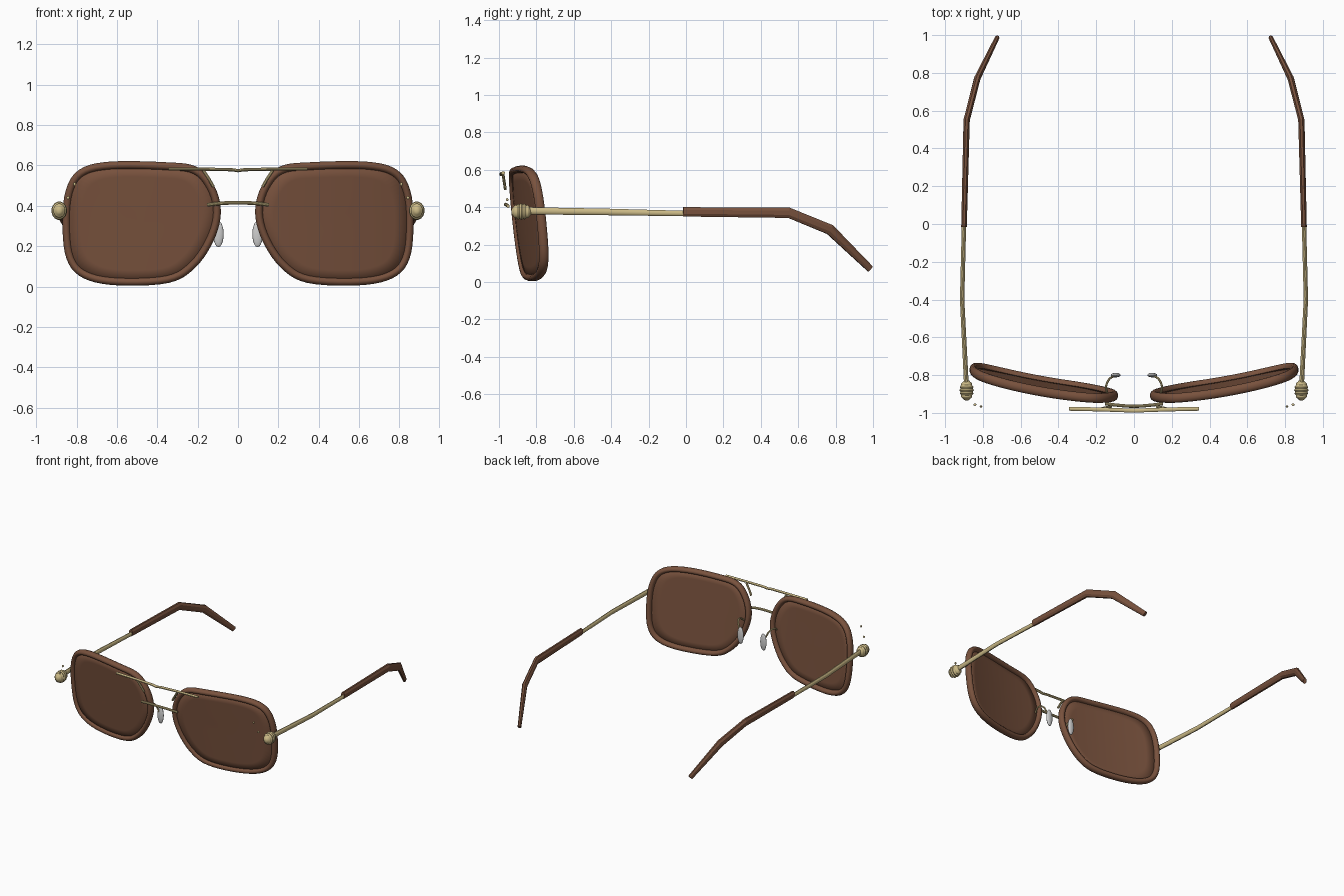
import bpy, bmesh, math
from mathutils import Vector

cube = bpy.data.objects.get("Cube")
if cube:
    bpy.data.objects.remove(cube, do_unlink=True)


def material(name, rgb):
    m = bpy.data.materials.new(name)
    m.use_nodes = True
    m.diffuse_color = (*rgb, 1)
    m.node_tree.nodes["Principled BSDF"].inputs["Base Color"].default_value = (*rgb, 1)
    return m


BROWN = material("warm brown", (0.19, 0.084, 0.047))
GOLD = material("pale gold", (0.60, 0.49, 0.24))
CLEAR = material("pad grey", (0.62, 0.62, 0.62))


def finish(name, bm, mat, angle=35):
    bmesh.ops.recalc_face_normals(bm, faces=bm.faces)
    mesh = bpy.data.meshes.new(name)
    bm.to_mesh(mesh)
    bm.free()
    mesh.materials.append(mat)
    obj = bpy.data.objects.new(name, mesh)
    bpy.context.collection.objects.link(obj)
    bpy.ops.object.select_all(action="DESELECT")
    obj.select_set(True)
    bpy.context.view_layer.objects.active = obj
    bpy.ops.object.shade_smooth_by_angle(angle=math.radians(angle))
    return obj


def sweep(name, path, radii, mat, sides=10, up=(0, 0, 1), closed=False, angle=35):
    """Elliptical tube along a path; radii holds one (side, up) pair, or one per point."""
    pts = [Vector(p) for p in path]
    n = len(pts)
    if not isinstance(radii, list):
        radii = [radii] * n
    bm = bmesh.new()
    rings = []
    for i, p in enumerate(pts):
        a = pts[(i - 1) % n] if closed else pts[max(i - 1, 0)]
        b = pts[(i + 1) % n] if closed else pts[min(i + 1, n - 1)]
        t = (b - a).normalized()
        side = t.cross(Vector(up)).normalized()
        top = side.cross(t)
        ring = []
        for k in range(sides):
            w = math.tau * (k + 0.5) / sides
            ring.append(bm.verts.new(p + side * radii[i][0] * math.cos(w)
                                     + top * radii[i][1] * math.sin(w)))
        rings.append(ring)
    for i in range(n if closed else n - 1):
        r, q = rings[i], rings[(i + 1) % n]
        for k in range(sides):
            j = (k + 1) % sides
            bm.faces.new((r[k], r[j], q[j], q[k]))
    if not closed:
        bm.faces.new(rings[0])
        bm.faces.new(rings[-1])
    return finish(name, bm, mat, angle)


def smooth_path(ctrl, steps, closed=False):
    """Catmull-Rom curve through the control points."""
    c = [Vector(p) for p in ctrl]
    n = len(c)
    get = (lambda i: c[i % n]) if closed else (lambda i: c[min(max(i, 0), n - 1)])
    out = []
    for i in range(n if closed else n - 1):
        a, b, d, e = get(i - 1), get(i), get(i + 1), get(i + 2)
        for s in range(steps):
            t = s / steps
            out.append(0.5 * (2 * b + (d - a) * t + (2 * a - 5 * b + 4 * d - e) * t ** 2
                              + (3 * b - a - 3 * d + e) * t ** 3))
    if not closed:
        out.append(c[-1])
    return out


def ball(name, centre, size, mat):
    bm = bmesh.new()
    bmesh.ops.create_uvsphere(bm, u_segments=16, v_segments=10, radius=1)
    for v in bm.verts:
        v.co = Vector(c + r * k for c, r, k in zip(centre, size, v.co))
    return finish(name, bm, mat, 60)


# Outer outline of one lens rim (x, z)
OUTLINE = [(0.2, 0.595), (0.115, 0.5), (0.084, 0.37), (0.12, 0.23), (0.21, 0.095),
           (0.34, 0.018), (0.6, 0.005), (0.77, 0.04), (0.85, 0.13), (0.871, 0.31),
           (0.855, 0.48), (0.79, 0.582), (0.64, 0.62), (0.36, 0.617)]
CX, CZ = 0.478, 0.312


def wrap_y(x, z):
    """Wrapped and tilted surface on which the rims and lenses lie."""
    u = x - 0.08
    return -0.932 + 0.04 * u + 0.17 * u * u + 0.1 * (0.6 - z)


loop = [(CX + (p.x - CX) * 0.949, CZ + (p.y - CZ) * 0.935)
        for p in smooth_path(OUTLINE, 5, True)]


def lens(name, s):
    bm = bmesh.new()
    rings = []
    for f in (1, 0.8, 0.6, 0.4, 0.2):
        ring = []
        for x, z in loop:
            px, pz = CX + (x - CX) * f, CZ + (z - CZ) * f
            ring.append(bm.verts.new((s * px, wrap_y(px, pz) - 0.004, pz)))
        rings.append(ring)
    n = len(loop)
    for r, q in zip(rings, rings[1:]):
        for k in range(n):
            j = (k + 1) % n
            bm.faces.new((r[k], r[j], q[j], q[k]))
    mid = bm.verts.new((s * CX, wrap_y(CX, CZ) - 0.004, CZ))
    for k in range(n):
        bm.faces.new((rings[-1][k], rings[-1][(k + 1) % n], mid))
    obj = finish(name, bm, BROWN)
    mod = obj.modifiers.new("thickness", "SOLIDIFY")
    mod.thickness = 0.012
    mod.offset = 0


for word, s in (("left", 1), ("right", -1)):
    def m(points):
        return [(s * x, y, z) for x, y, z in points]

    # Rim and lens
    sweep(word + "_rim", m([(x, wrap_y(x, z), z) for x, z in loop]), (0.02, 0.026),
          BROWN, 12, (0, 1, 0), True, 50)
    lens(word + "_lens", s)

    # Ridged hinge knob, turned about the front-back axis
    path, radii = [], []
    for i in range(25):
        t = -0.98 + 1.96 * i / 24
        r = math.sqrt(1 - t * t) * (0.93 + 0.07 * math.cos(i * math.pi / 2))
        path.append((0.886, -0.88 + 0.055 * t, 0.376))
        radii.append((0.039 * r, 0.046 * r))
    sweep(word + "_hinge_knob", m(path), radii, GOLD, 16, angle=50)

    # Metal temple and its angular tip
    sweep(word + "_temple", m([(0.887, -0.86, 0.381), (0.91, -0.4, 0.374), (0.9, 0, 0.366)]),
          [(0.013, 0.02), (0.012, 0.018), (0.012, 0.015)], GOLD, 12)
    sweep(word + "_temple_tip",
          m([(0.9, -0.015, 0.375), (0.886, 0.55, 0.37), (0.83, 0.77, 0.28), (0.725, 0.985, 0.07)]),
          [(0.016, 0.027), (0.018, 0.03), (0.018, 0.03), (0.013, 0.02)], BROWN, 8, angle=20)

    # Nose pad on its wire
    ball(word + "_nose_pad", (s * 0.097, -0.8, 0.26), (0.026, 0.012, 0.065), CLEAR)
    sweep(word + "_pad_wire",
          smooth_path(m([(0.14, -0.9, 0.33), (0.148, -0.86, 0.355), (0.13, -0.82, 0.34),
                         (0.1, -0.803, 0.27)]), 5), (0.006, 0.006), GOLD, 8, (1, 0, 0))

    # Strut under the brow bar, and small rivets
    sweep(word + "_brow_strut", m([(0.172, -0.978, 0.575), (0.145, -0.972, 0.535),
                                  (0.122, -0.966, 0.495)]), (0.008, 0.008), GOLD, 8, (0, 1, 0))
    ball(word + "_upper_rivet", (s * 0.81, -0.967, 0.508), (0.007, 0.006, 0.009), GOLD)
    ball(word + "_lower_rivet", (s * 0.842, -0.956, 0.44), (0.008, 0.007, 0.008), GOLD)

# Brow bar and lower bridge
sweep("brow_bar", [(-0.345, -0.978, 0.583), (-0.17, -0.982, 0.582), (-0.03, -0.987, 0.579),
                   (0, -0.988, 0.574), (0.03, -0.987, 0.579), (0.17, -0.982, 0.582),
                   (0.345, -0.978, 0.583)], (0.011, 0.008), GOLD, 10)
sweep("lower_bridge", smooth_path([(-0.152, -0.951, 0.405), (-0.08, -0.96, 0.413), (0, -0.965, 0.415),
                                   (0.08, -0.96, 0.413), (0.152, -0.951, 0.405)], 4),
      (0.009, 0.009), GOLD, 10)
